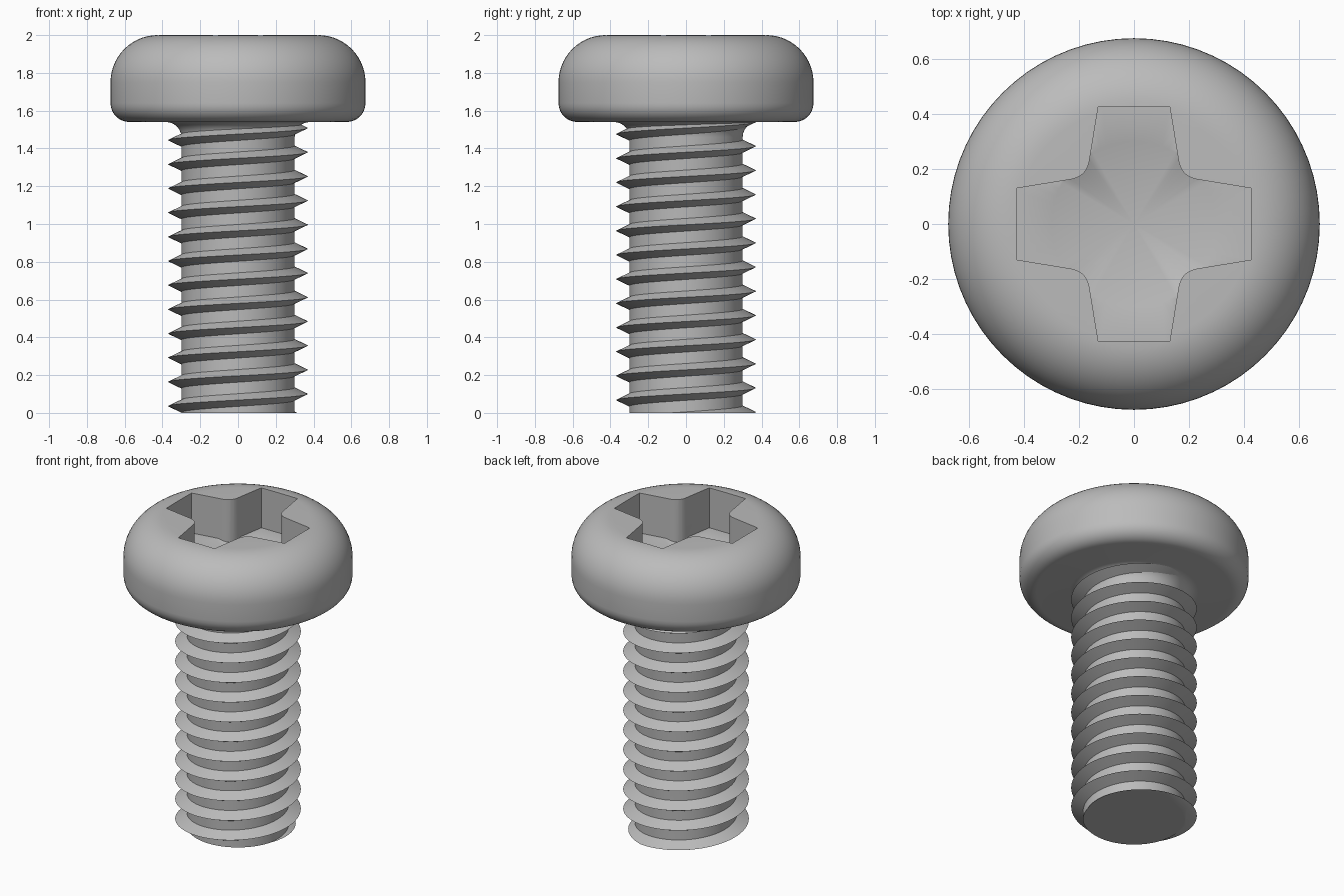
import bpy, bmesh
from math import pi, sin, cos, radians
from mathutils import Vector

if "Cube" in bpy.data.objects:
    bpy.data.objects.remove(bpy.data.objects["Cube"])

SEGMENTS = 72
PITCH = 0.128
ROOT, CREST = 0.30, 0.37

steel = bpy.data.materials.new("steel_grey")
steel.use_nodes = True
colour = (0.5, 0.5, 0.5, 1)
steel.diffuse_color = colour
steel.node_tree.nodes["Principled BSDF"].inputs["Base Color"].default_value = colour


def finish(name, bm):
    bmesh.ops.recalc_face_normals(bm, faces=bm.faces)
    mesh = bpy.data.meshes.new(name)
    bm.to_mesh(mesh)
    bm.free()
    mesh.materials.append(steel)
    obj = bpy.data.objects.new(name, mesh)
    bpy.context.collection.objects.link(obj)
    return obj


def activate(obj):
    bpy.ops.object.select_all(action='DESELECT')
    obj.select_set(True)
    bpy.context.view_layer.objects.active = obj


def arc(cx, cz, rx, rz, start, end, steps=10):
    angles = [radians(start + (end - start) * i / steps) for i in range(steps + 1)]
    return [(cx + rx * cos(a), cz + rz * sin(a)) for a in angles]


def lathe(name, profile):
    bm = bmesh.new()
    verts = [bm.verts.new((r, 0, z)) for r, z in profile]
    edges = [bm.edges.new(pair) for pair in zip(verts, verts[1:])]
    bmesh.ops.spin(bm, geom=verts + edges, axis=(0, 0, 1), cent=(0, 0, 0),
                   angle=2 * pi, steps=SEGMENTS)
    bmesh.ops.remove_doubles(bm, verts=bm.verts, dist=1e-4)
    return finish(name, bm)


def boolean(obj, cutter, operation):
    mod = obj.modifiers.new("cut", 'BOOLEAN')
    mod.object, mod.operation, mod.solver = cutter, operation, 'EXACT'
    activate(obj)
    bpy.ops.object.modifier_apply(modifier=mod.name)
    bpy.data.objects.remove(cutter)


# Shank, neck fillet and rounded pan head in one turned profile
body = lathe("screw_body", [(0, 0), (ROOT, 0)]
             + arc(0.38, 1.46, 0.08, 0.08, 180, 90, 6)
             + arc(0.575, 1.64, 0.10, 0.10, -90, 0, 8)
             + arc(0.425, 1.75, 0.25, 0.25, 0, 90, 14)
             + [(0, 2)])

# Cross-shaped driver recess with rounded inner corners
arm, corner = Vector((0.425, 0.13)), Vector((0.172, 0.172))
p, q = Vector((0.23, 0.162)), Vector((0.162, 0.23))
quarter = [arm]
for i in range(9):
    t = i / 8
    quarter.append(p * (1 - t) ** 2 + corner * 2 * t * (1 - t) + q * t * t)
quarter.append(arm.yx)
bm = bmesh.new()
outline = []
for turn in range(4):
    c, s = cos(turn * pi / 2), sin(turn * pi / 2)
    outline += [bm.verts.new((v.x * c - v.y * s, v.x * s + v.y * c, 1.58)) for v in quarter]
base = bm.faces.new(outline)
top = bmesh.ops.extrude_face_region(bm, geom=[base])["geom"]
bmesh.ops.translate(bm, vec=(0, 0, 0.6),
                    verts=[v for v in top if isinstance(v, bmesh.types.BMVert)])
recess = finish("recess_cutter", bm)

# Flat recess floor sinking into a shallow cone
floor = lathe("recess_floor", [(0, 1.62), (0.30, 1.74), (0.6, 1.74), (0.6, 2.1), (0, 2.1)])
boolean(recess, floor, 'INTERSECT')
boolean(body, recess, 'DIFFERENCE')

# Helical thread: a sharp triangular ridge, trimmed flush with the shank end
bm = bmesh.new()
section = [(ROOT - 0.005, -0.036), (CREST, 0), (ROOT - 0.005, 0.036)]
rings = []
for i in range(-SEGMENTS * 3 // 2, int(SEGMENTS * 11.3)):
    a = 2 * pi * i / SEGMENTS
    z = 0.1 + PITCH * i / SEGMENTS
    rings.append([bm.verts.new((r * cos(a), r * sin(a), z + dz)) for r, dz in section])
for lower, upper in zip(rings, rings[1:]):
    for k in range(3):
        n = (k + 1) % 3
        bm.faces.new((lower[k], lower[n], upper[n], upper[k]))
bm.faces.new(rings[0])
bm.faces.new(rings[-1])
bmesh.ops.bisect_plane(bm, geom=bm.verts[:] + bm.edges[:] + bm.faces[:], dist=1e-5,
                       plane_co=(0, 0, 0), plane_no=(0, 0, 1), clear_inner=True)
bmesh.ops.holes_fill(bm, edges=[e for e in bm.edges if e.is_boundary])
thread = finish("thread", bm)

for obj in (body, thread):
    activate(obj)
    bpy.ops.object.shade_smooth_by_angle(angle=radians(30))
